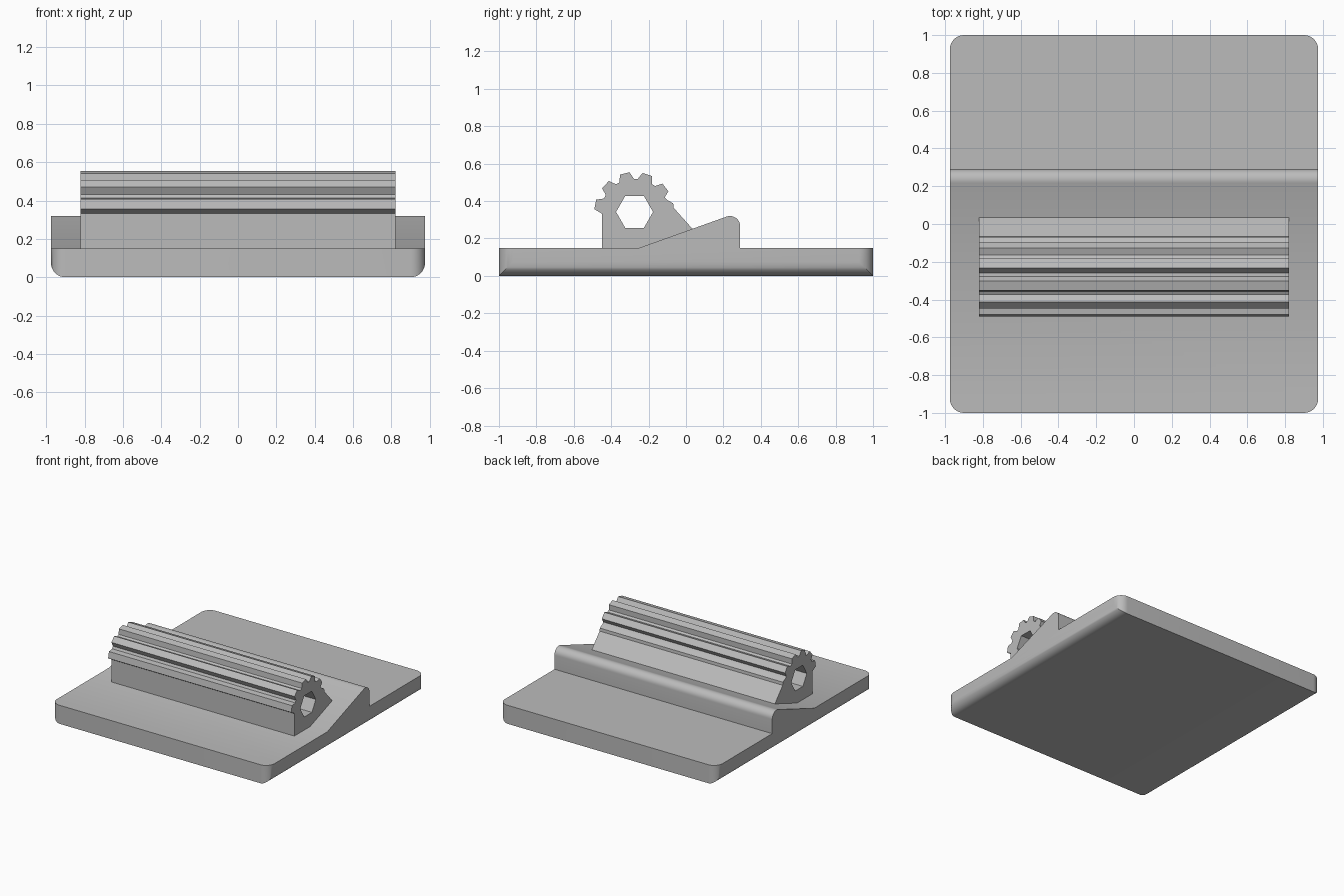
import bpy, bmesh, math
from mathutils import Vector

cube = bpy.data.objects.get("Cube")
if cube:
    bpy.data.objects.remove(cube)

GREY = (0.5, 0.5, 0.5, 1)
mat = bpy.data.materials.new("plain grey")
mat.use_nodes = True
mat.diffuse_color = GREY
mat.node_tree.nodes["Principled BSDF"].inputs["Base Color"].default_value = GREY


def polar(centre, radius, degrees):
    a = math.radians(degrees)
    return Vector(centre) + radius * Vector((math.cos(a), math.sin(a)))


def extrude_profile(name, loops, half_width, corner_y=None, corner_radius=0):
    """Extrude side (y, z) loops along x; any loops after the first are holes."""
    bm = bmesh.new()
    edges = []
    for loop in loops:
        verts = [bm.verts.new((-half_width, p[0], p[1])) for p in loop]
        edges += [bm.edges.new((v, verts[i - 1])) for i, v in enumerate(verts)]
    bmesh.ops.triangle_fill(bm, edges=edges, use_beauty=True)
    ext = bmesh.ops.extrude_face_region(bm, geom=bm.faces[:])
    moved = [g for g in ext["geom"] if isinstance(g, bmesh.types.BMVert)]
    bmesh.ops.translate(bm, verts=moved, vec=(2 * half_width, 0, 0))
    bmesh.ops.dissolve_limit(bm, angle_limit=0.01, verts=bm.verts[:], edges=bm.edges[:])
    if corner_y:
        corners = [e for e in bm.edges
                   if all(abs(abs(v.co.y) - corner_y) < 0.001 for v in e.verts)
                   and abs(e.verts[0].co.x - e.verts[1].co.x) < 0.001]
        bmesh.ops.bevel(bm, geom=corners, offset=corner_radius, segments=8,
                        profile=0.5, affect='EDGES')
    bmesh.ops.recalc_face_normals(bm, faces=bm.faces[:])
    mesh = bpy.data.meshes.new(name)
    bm.to_mesh(mesh)
    bm.free()
    mesh.materials.append(mat)
    obj = bpy.data.objects.new(name, mesh)
    bpy.context.collection.objects.link(obj)
    return obj


# Base plate with the rounded ramp across its middle
ramp_top = [polar((0.235, 0.265), 0.055, 109.5 * (1 - i / 10)) for i in range(11)]
base_loop = [(-1, 0), (-1, 0.15), (-0.25, 0.15), *ramp_top,
             (0.29, 0.15), (1, 0.15), (1, 0)]
base = extrude_profile("base_plate_with_ramp", [base_loop], 0.975, 1, 0.075)
bpy.ops.object.select_all(action='DESELECT')
base.select_set(True)
bpy.context.view_layer.objects.active = base
bpy.ops.object.shade_smooth_by_angle(angle=math.radians(25))

# Toothed bar on its block: six of eleven teeth stand clear of the block
centre = Vector((-0.277, 0.342))
slope_normal = Vector((0.759, 0.651))
teeth = []
for k in range(6):
    out = polar((0, 0), 1, 169.1 - k * 360 / 11)
    side = Vector((-out.y, out.x))
    for radius, offset in ((0.172, 0.04), (0.212, 0.026), (0.212, -0.026), (0.172, -0.04)):
        p = radius * out + offset * side
        gap = 0.175 - p.dot(slope_normal)
        if k > 3 and gap > 0:      # the block's rear slope fills the lower gaps
            p += gap * slope_normal
        teeth.append(centre + p)
block_loop = [(-0.45, 0.14), (-0.45, 0.332), *teeth[:-2],
              (-0.066, 0.364), (0.036, 0.25), (0.036, 0.14)]
hex_hole = [polar((-0.275, centre.y), 0.099, 60 * i) for i in range(6)]
extrude_profile("toothed_bar", [block_loop, hex_hole], 0.82)
